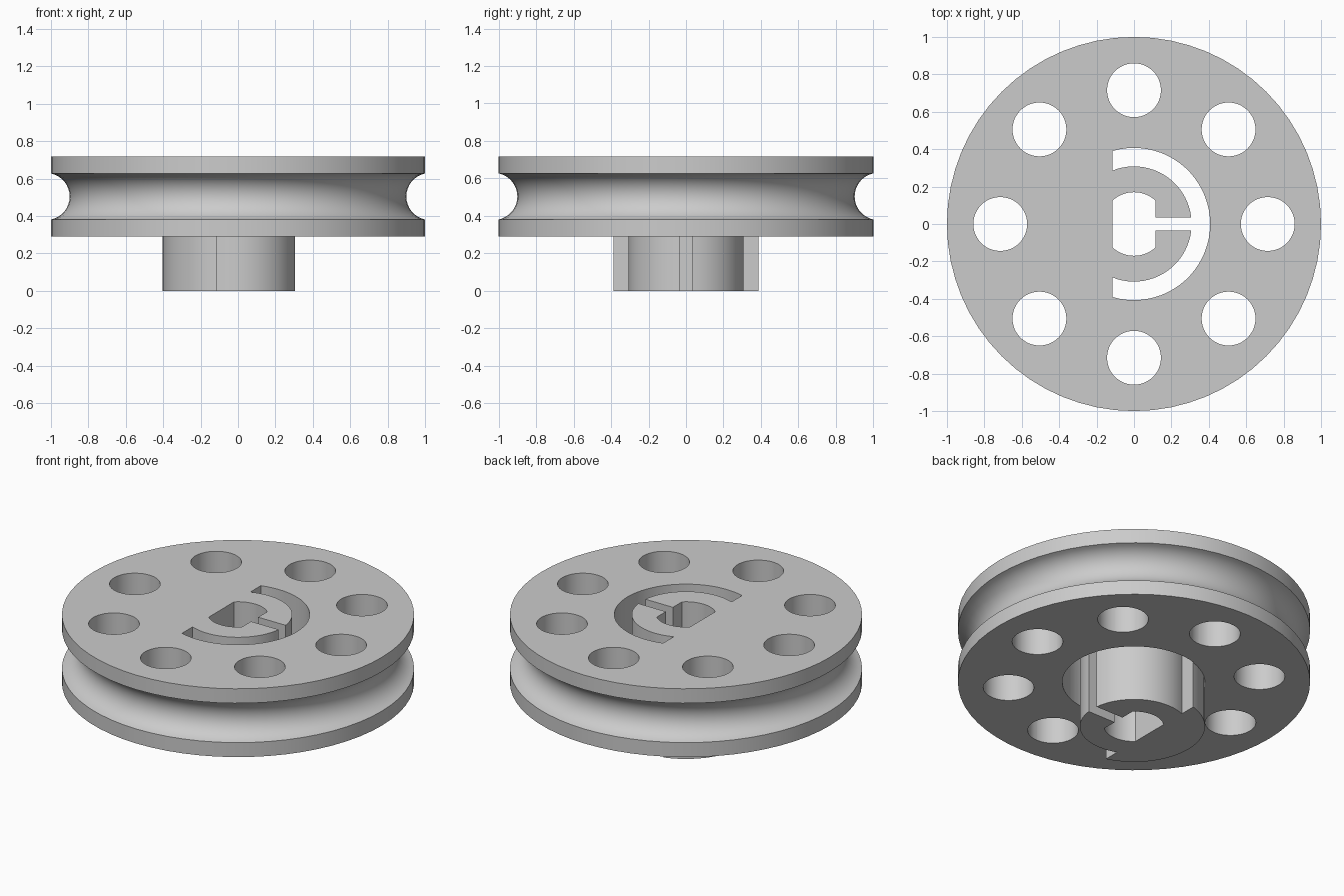
import bpy, bmesh
from math import acos, asin, atan2, cos, sin, pi, radians

if "Cube" in bpy.data.objects:
    bpy.data.objects.remove(bpy.data.objects["Cube"], do_unlink=True)

HUB_R, INNER_R, BORE_R = 0.405, 0.308, 0.17
FLAT_X, SLIT_Y = 0.115, 0.035
BOTTOM, TOP = 0.29, 0.718
MID = (BOTTOM + TOP) / 2


def arc(r, a0, a1, n, cx=0, cy=0):
    """Points along a circular arc."""
    steps = [a0 + (a1 - a0) * i / n for i in range(n + 1)]
    return [(cx + r * cos(a), cy + r * sin(a)) for a in steps]


def add_prism(bm, outline):
    """Extrude a closed outline right through the model's height."""
    base = bm.faces.new([bm.verts.new((x, y, -0.2)) for x, y in outline])
    result = bmesh.ops.extrude_face_region(bm, geom=[base], use_keep_orig=True)
    top = [v for v in result["geom"] if isinstance(v, bmesh.types.BMVert)]
    bmesh.ops.translate(bm, verts=top, vec=(0, 0, 1.2))


def finish(bm, name):
    bmesh.ops.recalc_face_normals(bm, faces=bm.faces[:])
    mesh = bpy.data.meshes.new(name)
    bm.to_mesh(mesh)
    bm.free()
    obj = bpy.data.objects.new(name, mesh)
    bpy.context.collection.objects.link(obj)
    return obj


# Grooved wheel and hub, turned from one profile
groove_r, groove_x = 0.126, 1.026
half = acos((groove_x - 1) / groove_r)
groove = arc(groove_r, pi + half, pi - half, 16, groove_x, MID)
profile = [(HUB_R - 0.002, 0), (HUB_R - 0.002, BOTTOM), (1, BOTTOM)]
profile += groove + [(1, TOP)]
bm = bmesh.new()
verts = [bm.verts.new((r, 0, z)) for r, z in profile]
edges = [bm.edges.new(pair) for pair in zip(verts, verts[1:])]
bmesh.ops.spin(bm, geom=verts + edges, cent=(0, 0, 0), axis=(0, 0, 1),
               angle=2 * pi, steps=64, use_merge=True)
bmesh.ops.remove_doubles(bm, verts=bm.verts[:], dist=0.0001)
bmesh.ops.holes_fill(bm, edges=[e for e in bm.edges if e.is_boundary], sides=0)
wheel = finish(bm, "grooved_wheel")

# Cutter: ring slot, slit and double-flat bore joined in one outline
bm = bmesh.new()
slot_r = HUB_R + 0.002
outer = acos(-FLAT_X / slot_r)
inner = acos(-FLAT_X / INNER_R)
slit = asin(SLIT_Y / INNER_R)
flat = acos(FLAT_X / BORE_R)
outline = arc(slot_r, -outer, outer, 40)
outline += arc(INNER_R, inner, slit, 20)
outline += [(FLAT_X, SLIT_Y)]
outline += arc(BORE_R, flat, pi - flat, 16)
outline += arc(BORE_R, pi + flat, 2 * pi - flat, 16)
outline += [(FLAT_X, -SLIT_Y)]
outline += arc(INNER_R, -slit, -inner, 20)
add_prism(bm, outline)

# Cutter: eight round lightening holes
for i in range(8):
    a = i * pi / 4
    add_prism(bm, arc(0.144, 0, 2 * pi, 48, 0.715 * cos(a), 0.715 * sin(a))[:-1])
cutter = finish(bm, "hole_cutter")
cutter.hide_render = True

# Cut the openings and drop the cutter
bpy.ops.object.select_all(action="DESELECT")
bpy.context.view_layer.objects.active = wheel
wheel.select_set(True)
cut = wheel.modifiers.new("openings", "BOOLEAN")
cut.operation, cut.solver, cut.object = "DIFFERENCE", "EXACT", cutter
bpy.ops.object.modifier_apply(modifier=cut.name)
bpy.data.objects.remove(cutter, do_unlink=True)

# Plain grey finish
grey = bpy.data.materials.new("grey")
grey.use_nodes = True
colour = (0.6, 0.6, 0.6, 1)
grey.diffuse_color = colour
grey.node_tree.nodes["Principled BSDF"].inputs["Base Color"].default_value = colour
wheel.data.materials.clear()
wheel.data.materials.append(grey)
bpy.ops.object.shade_smooth_by_angle(angle=radians(30))
